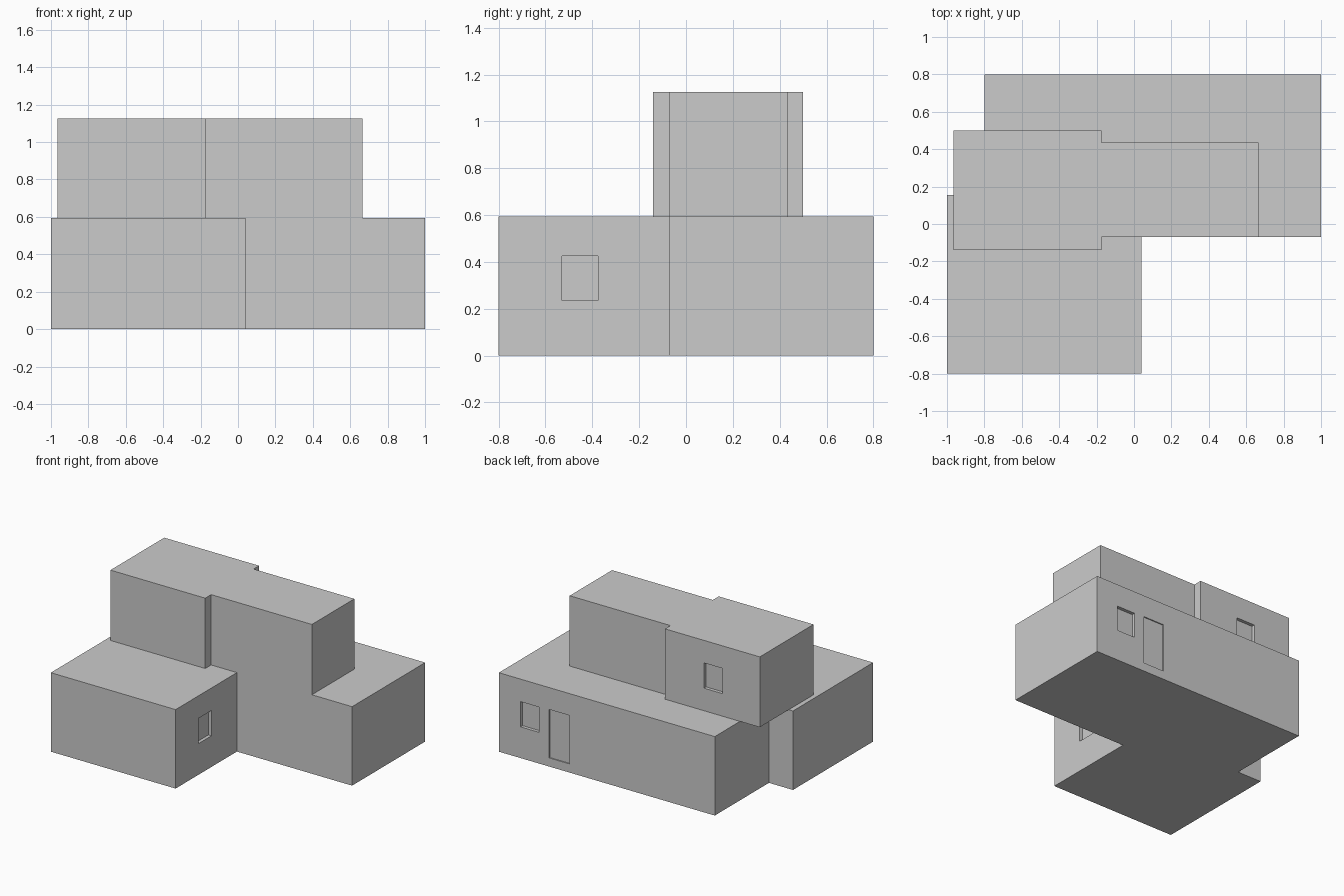
import bpy, bmesh

if "Cube" in bpy.data.objects:
    bpy.data.objects.remove(bpy.data.objects["Cube"])


def prism(name, outline, z0, z1):
    """Extrude a flat outline (counter-clockwise) from z0 to z1."""
    bm = bmesh.new()
    face = bm.faces.new([bm.verts.new((x, y, z0)) for x, y in outline])
    top = bmesh.ops.extrude_face_region(bm, geom=[face], use_keep_orig=True)["geom"]
    bmesh.ops.translate(bm, vec=(0, 0, z1 - z0),
                        verts=[g for g in top if isinstance(g, bmesh.types.BMVert)])
    bmesh.ops.recalc_face_normals(bm, faces=bm.faces)
    mesh = bpy.data.meshes.new(name)
    bm.to_mesh(mesh)
    bm.free()
    obj = bpy.data.objects.new(name, mesh)
    bpy.context.collection.objects.link(obj)
    return obj


def combine(target, other, operation):
    """Boolean a hidden helper into the target."""
    mod = target.modifiers.new(other.name, "BOOLEAN")
    mod.operation = operation
    mod.solver = "EXACT"
    mod.object = other
    other.hide_render = True
    other.display_type = "WIRE"


def recess(target, name, x0, x1, y0, y1, z0, z1):
    box = prism(name, [(x0, y0), (x1, y0), (x1, y1), (x0, y1)], z0, z1)
    combine(target, box, "DIFFERENCE")


FLOOR, ROOF = 0.595, 1.125
DEEP, SHALLOW, OUT = 0.025, 0.008, 0.05

# Ground storey: two overlapping wings
house = prism("house", [(-1, -0.8), (0.04, -0.8), (0.04, -0.07), (1, -0.07),
                        (1, 0.8), (-0.8, 0.8), (-0.8, 0.155), (-1, 0.155)], 0, FLOOR)

# Upper storey: wide left part and narrower right part
upper = prism("upper_storey", [(-0.965, -0.14), (-0.175, -0.14), (-0.175, -0.07),
                               (0.665, -0.07), (0.665, 0.435), (-0.175, 0.435),
                               (-0.175, 0.5), (-0.965, 0.5)], FLOOR, ROOF)
combine(house, upper, "UNION")

# Window and door recesses
recess(house, "side_window_cutter", 0.04 - DEEP, 0.04 + OUT, -0.53, -0.375, 0.235, 0.425)
recess(house, "back_window_cutter", 0.665, 0.82, 0.8 - DEEP, 0.8 + OUT, 0.235, 0.425)
recess(house, "upper_window_cutter", -0.655, -0.50, 0.5 - DEEP, 0.5 + OUT, 0.765, 0.955)
recess(house, "back_door_cutter", 0.41, 0.58, 0.8 - SHALLOW, 0.8 + OUT, 0.065, 0.43)
